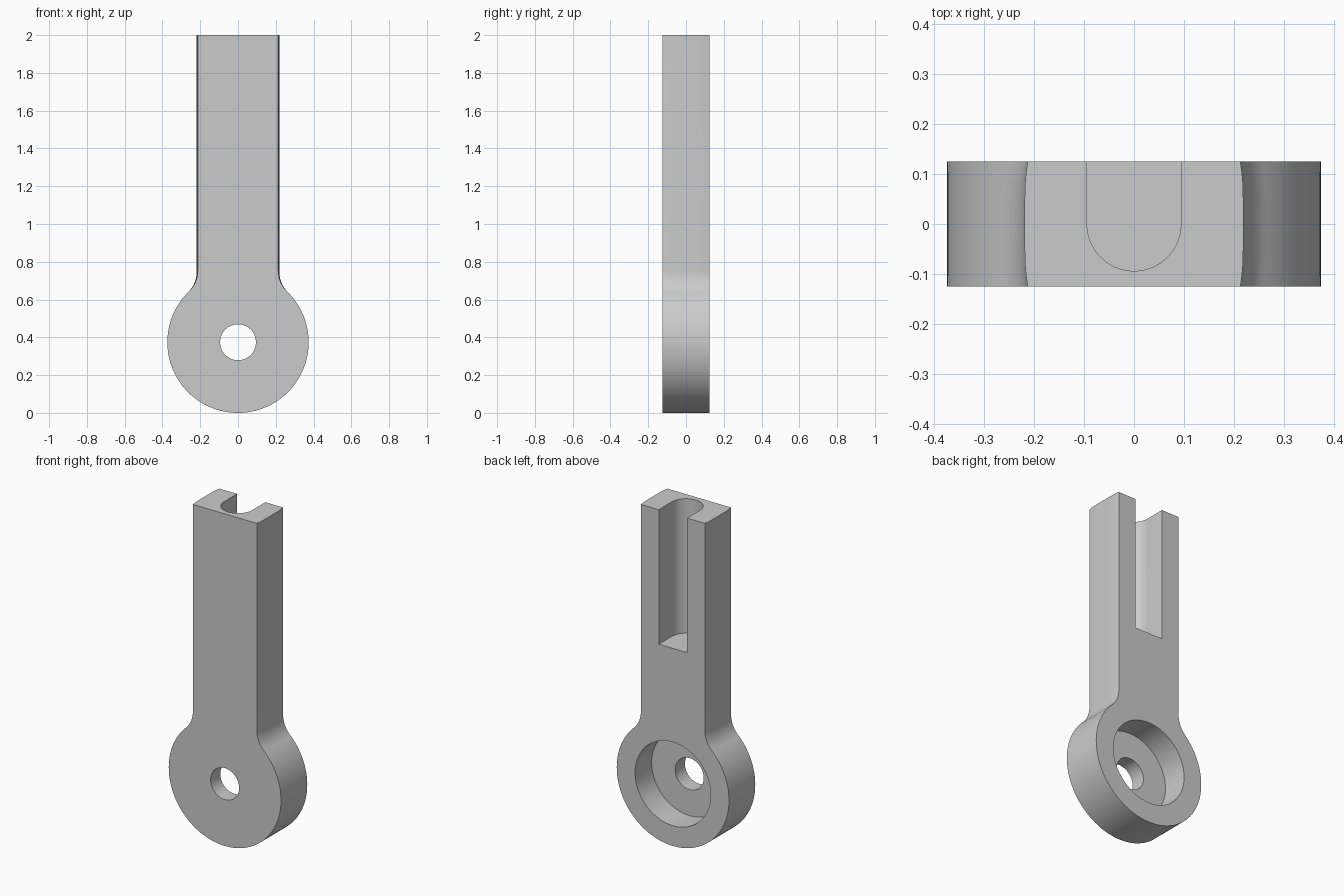
import bpy, bmesh, math

cube = bpy.data.objects.get("Cube")
if cube:
    bpy.data.objects.remove(cube, do_unlink=True)

R = 0.374        # eye radius, also the height of its centre
FILLET = 0.152   # radius of the neck fillets
T = 0.125        # half thickness
HEIGHT = 2.0

grey = bpy.data.materials.new("plain grey")
grey.use_nodes = True
colour = (0.6, 0.6, 0.6, 1)
grey.diffuse_color = colour
grey.node_tree.nodes["Principled BSDF"].inputs["Base Color"].default_value = colour


def loft(name, rings):
    """Closed solid through rings of equal point count."""
    bm = bmesh.new()
    loops = [[bm.verts.new(p) for p in ring] for ring in rings]
    n = len(loops[0])
    for a, b in zip(loops, loops[1:]):
        for i in range(n):
            j = (i + 1) % n
            bm.faces.new((a[i], a[j], b[j], b[i]))
    bm.faces.new(loops[0])
    bm.faces.new(loops[-1])
    bmesh.ops.recalc_face_normals(bm, faces=bm.faces)
    mesh = bpy.data.meshes.new(name)
    bm.to_mesh(mesh)
    bm.free()
    mesh.materials.append(grey)
    obj = bpy.data.objects.new(name, mesh)
    bpy.context.collection.objects.link(obj)
    return obj


def arc(cx, cz, r, start, end, steps):
    return [(cx + r * math.cos(start + (end - start) * i / steps),
             cz + r * math.sin(start + (end - start) * i / steps))
            for i in range(steps + 1)]


def outline(y):
    """Shank, fillet and eye; the shank sides bulge slightly across y."""
    w = 0.213 + 0.006 * (1 - abs(y / T) ** 4)
    fx = w + FILLET
    dz = math.sqrt((R + FILLET) ** 2 - fx ** 2)
    a = math.atan2(dz, fx)
    half = [(w, HEIGHT)]
    half += arc(fx, R + dz, FILLET, math.pi, math.pi + a, 12)
    half += arc(0, R, R, a, -math.pi / 2, 48)[1:]
    half += [(-x, z) for x, z in reversed(half[:-1])]
    return [(x, y, z) for x, z in half]


def cylinder(name, r, y0, y1):
    ring = arc(0, R, r, 0, 2 * math.pi, 64)[:-1]
    return loft(name, [[(x, y, z) for x, z in ring] for y in (y0, y1)])


# Main body
levels = 12
rod = loft("rod_body", [outline(-T + 2 * T * i / levels) for i in range(levels + 1)])

# Through hole, rear counterbore and round-bottomed rear slot
slot_w = 0.094
u_shape = arc(0, 0, slot_w, math.pi, 2 * math.pi, 32) + [(slot_w, 0.3), (-slot_w, 0.3)]
cutters = [
    cylinder("eye_hole_cutter", 0.095, -0.3, 0.3),
    cylinder("counterbore_cutter", 0.252, -0.033, 0.3),
    loft("slot_cutter", [[(x, y, z) for x, y in u_shape] for z in (1.19, 2.2)]),
]
bpy.context.view_layer.objects.active = rod
for cutter in cutters:
    cutter.hide_render = True
    mod = rod.modifiers.new(cutter.name, 'BOOLEAN')
    mod.operation = 'DIFFERENCE'
    mod.solver = 'EXACT'
    mod.object = cutter
    bpy.ops.object.modifier_apply(modifier=mod.name)
    bpy.data.objects.remove(cutter, do_unlink=True)

# Smooth curved walls, sharp rims
bpy.ops.object.select_all(action='DESELECT')
rod.select_set(True)
bpy.ops.object.shade_smooth_by_angle(angle=math.radians(30))
